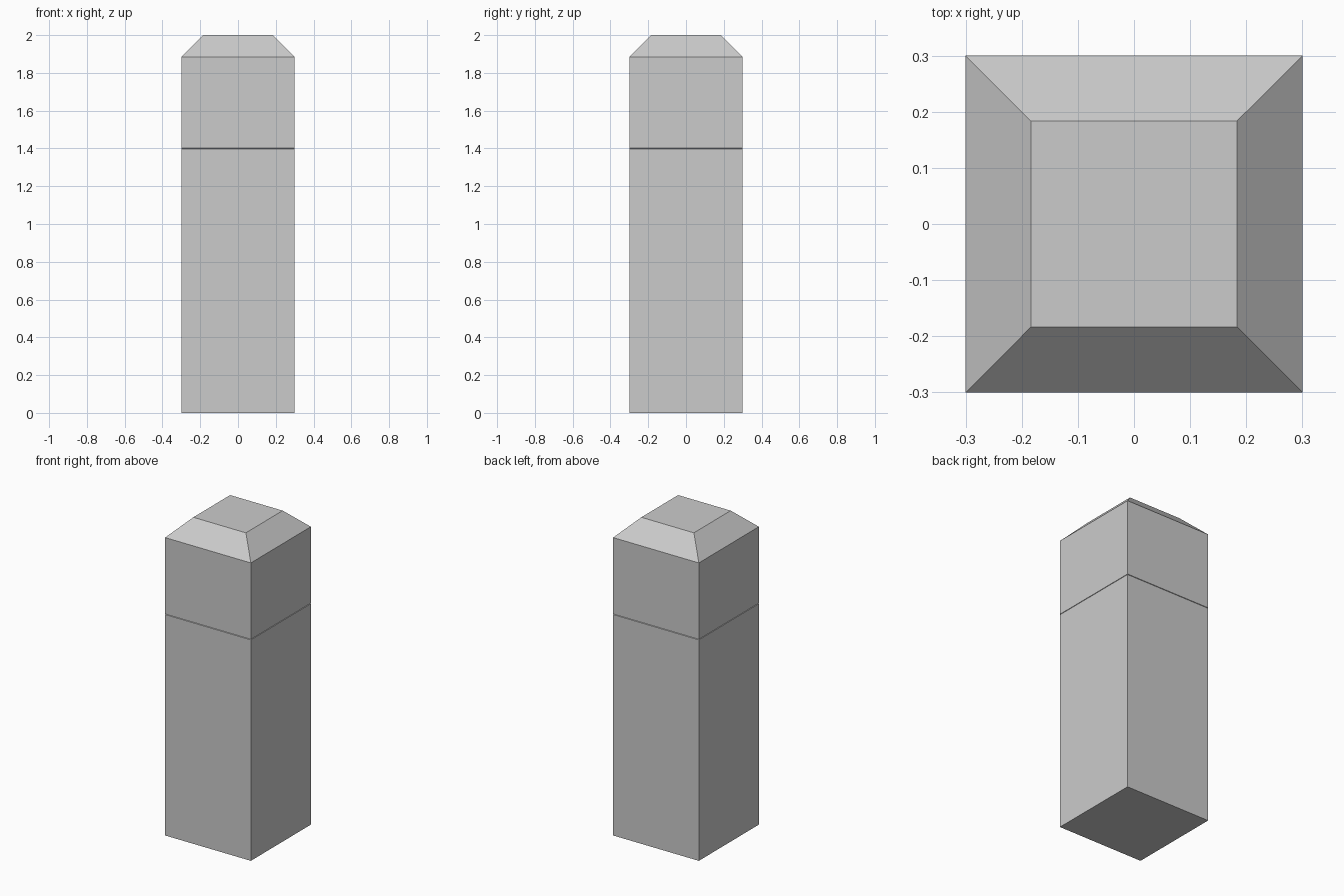
import bpy, bmesh

if "Cube" in bpy.data.objects:
    bpy.data.objects.remove(bpy.data.objects["Cube"])


def square_loft(name, profile):
    """Closed square solid from (half width, height) rings."""
    bm = bmesh.new()
    rings = [[bm.verts.new((sx * h, sy * h, z))
              for sx, sy in ((-1, -1), (1, -1), (1, 1), (-1, 1))]
             for h, z in profile]
    for a, b in zip(rings, rings[1:]):
        for i in range(4):
            j = (i + 1) % 4
            bm.faces.new((a[i], a[j], b[j], b[i]))
    bm.faces.new(rings[0][::-1])
    bm.faces.new(rings[-1])
    mesh = bpy.data.meshes.new(name)
    bm.to_mesh(mesh)
    bm.free()
    obj = bpy.data.objects.new(name, mesh)
    bpy.context.collection.objects.link(obj)
    return obj


# Post with a hairline seam and a chamfered top
square_loft("bollard_post", [
    (0.3, 0), (0.3, 1.398),
    (0.296, 1.4), (0.3, 1.402),
    (0.3, 1.885), (0.184, 2.0),
])
